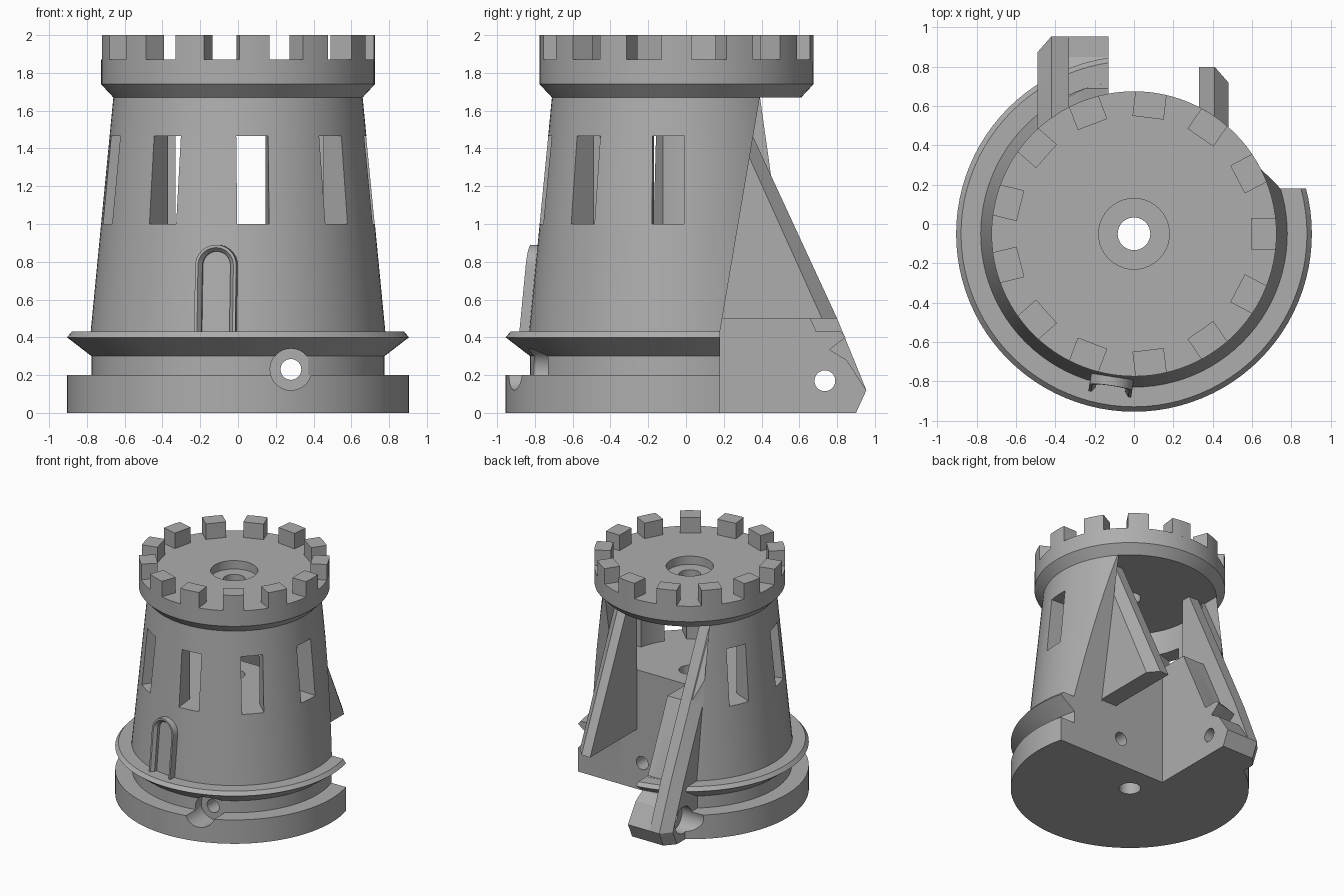
import bpy, bmesh, math
from mathutils import Vector, Matrix

cube = bpy.data.objects.get("Cube")
if cube:
    bpy.data.objects.remove(cube)

CY = -0.05          # tower axis in y
BACK = 0.18         # flat rear wall
stone = bpy.data.materials.new("grey stone")
stone.use_nodes = True
GREY = (0.42, 0.42, 0.42, 1)
stone.diffuse_color = GREY
stone.node_tree.nodes["Principled BSDF"].inputs["Base Color"].default_value = GREY


def loft(name, sections, capped=True):
    """Skin a list of equal-length loops into a closed solid."""
    bm = bmesh.new()
    loops = [[bm.verts.new(p) for p in s] for s in sections]
    n = len(loops[0])
    pairs = list(zip(loops, loops[1:]))
    for a, b in pairs:
        for i in range(n):
            j = (i + 1) % n
            bm.faces.new((a[i], a[j], b[j], b[i]))
    if capped:
        bm.faces.new(loops[0])
        bm.faces.new(loops[-1])
    bmesh.ops.recalc_face_normals(bm, faces=bm.faces)
    mesh = bpy.data.meshes.new(name)
    bm.to_mesh(mesh)
    bm.free()
    mesh.materials.append(stone)
    ob = bpy.data.objects.new(name, mesh)
    bpy.context.collection.objects.link(ob)
    return ob


def turned(name, profile, steps=96):
    """Solid of revolution about the tower axis from (radius, height) points."""
    angles = [math.tau * i / steps for i in range(steps)]
    return loft(name, [[(r * math.cos(a), CY + r * math.sin(a), z) for a in angles]
                       for r, z in profile])


def slab(name, x0, x1, outline):
    """Outline in (y, z) extruded along x."""
    return loft(name, [[(x, y, z) for y, z in outline] for x in (x0, x1)])


def rod(name, radius, start, end):
    """Round bar between two points."""
    start, end = Vector(start), Vector(end)
    turn = (end - start).to_track_quat('Z', 'Y')
    ring = [turn @ Vector((radius * math.cos(math.tau * i / 40),
                           radius * math.sin(math.tau * i / 40), 0)) for i in range(40)]
    return loft(name, [[p + c for p in ring] for c in (start, end)])


def combine(target, other, operation):
    """Apply a boolean and discard the helper."""
    other.hide_render = True
    mod = target.modifiers.new("cut", 'BOOLEAN')
    mod.operation, mod.object, mod.solver = operation, other, 'EXACT'
    bpy.context.view_layer.objects.active = target
    bpy.ops.object.modifier_apply(modifier=mod.name)
    bpy.data.objects.remove(other)


def cut(target, other):
    combine(target, other, 'DIFFERENCE')


# Tower: plinth, groove, flared ring, tapered wall and crown
tower = turned("tower", [
    (0.905, 0), (0.905, 0.2), (0.775, 0.2), (0.775, 0.3), (0.905, 0.4), (0.88, 0.43),
    (0.78, 0.43), (0.66, 1.67), (0.725, 1.74), (0.725, 1.87)])

# Rear corner cut away below the crown
cut(tower, slab("outer_cutter", 0.479, 2, [
    (BACK, -1), (BACK, 0.43), (0.39, 1.67), (2, 1.67), (2, -1)]))
cut(tower, slab("corner_cutter", -0.13, 0.48, [
    (BACK, -1), (BACK, 1.67), (2, 1.67), (2, -1)]))
cut(tower, slab("slope_cutter", -0.33, -0.129, [
    (0.69, 0.431), (0.43, 1), (0.1, 1), (0.1, 1.67), (2, 1.67), (2, 0.431)]))
cut(tower, slab("arm_cutter", -0.49, -0.329, [
    (0.83, 0.431), (0.25, 1.67), (2, 1.67), (2, 0.431)]))

# Room behind the windows
cut(tower, turned("room_cutter", [(0.55, 1), (0.55, 1.67)]))
cut(tower, slab("room_opening", -0.33, 0.33, [
    (0, 1), (0, 1.67), (2, 1.67), (2, 1)]))

# Slit windows
for k in range(-3, 3):
    angle = math.radians(6.4 + 40 * k)
    hole = slab("window_cutter", -0.085, 0.085, [
        (-1, 1), (-0.45, 1), (-0.45, 1.465), (-1, 1.465)])
    hole.data.transform(Matrix.Translation((0, CY, 0)) @ Matrix.Rotation(angle, 4, 'Z'))
    cut(tower, hole)

# Long arm on the rear corner
combine(tower, slab("arm_block", -0.4, -0.13, [
    (0.1, 0), (0.9, 0), (0.955, 0.12), (0.85, 0.28), (0.76, 0.335), (0.1, 0.335)]), 'UNION')


def brace_section(side, inner, outer, start, y, z):
    """Plan of a brace with its outer edge chamfered."""
    edge = max(y - 0.08, start + 0.005)
    plan = [(inner, start), (outer, start), (outer, edge), (outer - 0.07, y), (inner, y)]
    return [(side * a, b, z) for a, b in plan]


combine(tower, loft("arm_brace", [
    brace_section(-1, 0.33, 0.49, BACK, y, z)
    for y, z in ((0.9, 0), (0.955, 0.12), (0.8, 0.5), (0.25, 1.69))]), 'UNION')

# Short brace on the other side
brace = loft("short_brace", [
    brace_section(1, 0.33, 0.48, BACK - 0.002, y, z) for y, z in ((0.8, 0.5), (0.25, 1.69))])

# Bores: vertical, front and side, with wide recesses
BORES = [
    (0.083, (0, CY, -1), (0, CY, 3)),
    (0.18, (0, CY, 1.8), (0, CY, 3)),
    (0.055, (0.28, -2, 0.23), (0.28, 1, 0.23)),
    (0.11, (0.28, -2, 0.23), (0.28, -0.73, 0.23)),
    (0.055, (-2, 0.735, 0.17), (0.2, 0.735, 0.17)),
    (0.11, (-2, 0.735, 0.17), (-0.4, 0.735, 0.17)),
]
for radius, start, end in BORES:
    cut(tower, rod("bore_cutter", radius, start, end))

# Battlements
for k in range(13):
    half = 0.08
    plan = [(0.595, half), (0.595, -half)]
    for i in range(5):
        y = half * (i - 2) / 2
        plan.append((math.sqrt(0.725 ** 2 - y * y), y))
    merlon = loft("merlon", [[(x, y, z) for x, y in plan] for z in (1.86, 2)])
    merlon.data.transform(Matrix.Translation((0, CY, 0))
                          @ Matrix.Rotation(math.tau * k / 13, 4, 'Z'))

# Arched door surround, leaning with the wall
def arch(radius, depth):
    spring = 0.35
    path = [(radius, 0)]
    path += [(radius * math.cos(math.pi * i / 16), spring + radius * math.sin(math.pi * i / 16))
             for i in range(17)]
    path.append((-radius, 0))
    turn = Matrix.Rotation(math.radians(-8.6), 4, 'Z')
    return [turn @ Vector((u, -(0.78 - 0.097 * h + depth), 0.43 + h)) + Vector((0, CY, 0))
            for u, h in path]


edges = [arch(0.11, -0.03), arch(0.11, 0.045), arch(0.095, 0.045), arch(0.075, 0.02),
         arch(0.075, -0.03)]
door = loft("door_surround", list(zip(*edges)))

# Smooth round walls, crisp edges
for ob in bpy.context.scene.objects:
    ob.select_set(ob.type == 'MESH')
bpy.context.view_layer.objects.active = tower
bpy.ops.object.shade_smooth_by_angle(angle=math.radians(25))
